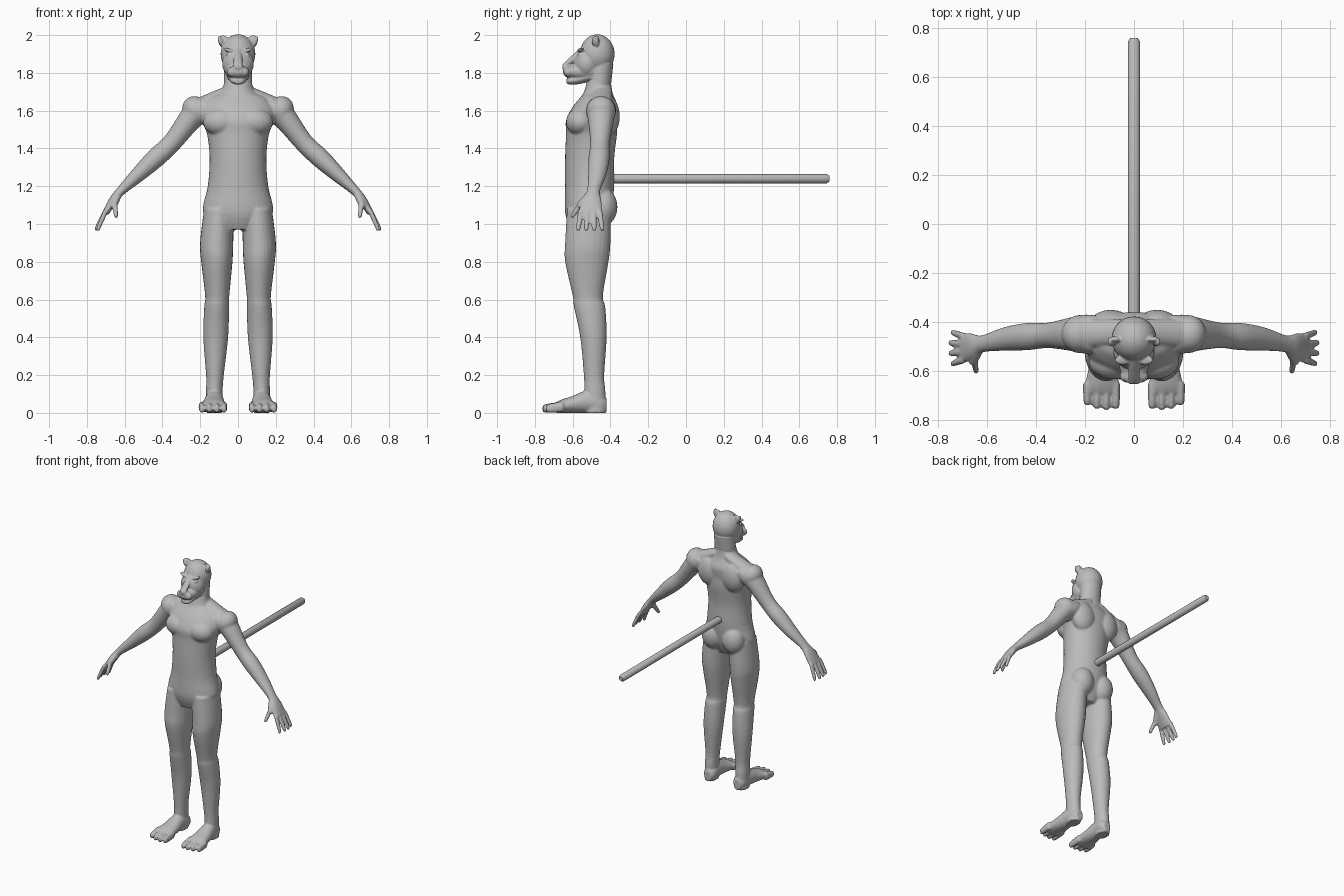
import bpy, bmesh, math
from mathutils import Vector, Matrix

if "Cube" in bpy.data.objects:
    bpy.data.objects.remove(bpy.data.objects["Cube"])

GREY = (.5, .5, .5, 1)
skin = bpy.data.materials.new("plain grey")
skin.use_nodes = True
skin.diffuse_color = GREY
skin.node_tree.nodes["Principled BSDF"].inputs["Base Color"].default_value = GREY

ACROSS, DEPTH, UP = Matrix.Identity(3)
ARM_NORMAL = (ACROSS + UP).normalized()
THUMB_NORMAL = (DEPTH - UP).normalized()
SIDES = (1, -1)


def smooth_rows(rows, steps):
    """Catmull-Rom interpolation of section rows."""
    points = [Vector(row) for row in rows]
    points = [points[0], *points, points[-1]]
    result = []
    for before, start, end, after in zip(points, points[1:], points[2:], points[3:]):
        leave, arrive = (end - before) / 2, (after - start) / 2
        for step in range(steps):
            t = step / steps
            blend = t * t * (3 - 2 * t)
            result.append(start.lerp(end, blend) + leave * t * (1 - t) ** 2
                          - arrive * t * t * (1 - t))
    return result + [points[-1]]


def loft(bm, rows, u, v, side=1, sides=24, steps=4):
    """Skin elliptical sections given as x, y, z, half-size on u, half-size on v."""
    rings = []
    for x, y, z, half_u, half_v in smooth_rows(rows, steps):
        ring = []
        for k in range(sides):
            angle = math.tau * k / sides
            p = Vector((x, y, z)) + u * half_u * math.cos(angle) + v * half_v * math.sin(angle)
            ring.append(bm.verts.new((p.x * side, p.y, max(p.z, 0))))
        rings.append(ring)
    for lower, upper in zip(rings, rings[1:]):
        for k in range(sides):
            bm.faces.new((lower[k - 1], lower[k], upper[k], upper[k - 1]))
    bm.faces.new(rings[0])
    bm.faces.new(rings[-1])


def digit(bm, root, tip, half_u, half_v, u, v, side):
    """Finger, thumb or toe: a straight taper with a rounded end."""
    rows = [(*root.lerp(tip, along), half_u * size, half_v * size)
            for along, size in ((0, 1), (.5, .95), (.9, .8), (1, .5))]
    loft(bm, rows, u, v, side, sides=14)


def ball(bm, centre, radii, side=1, tilt=0):
    x, y, z = centre
    place = Matrix.Translation((x * side, y, z)) @ Matrix.Rotation(tilt * side, 4, 'Y')
    bmesh.ops.create_uvsphere(bm, u_segments=28, v_segments=18, radius=1,
                              matrix=place @ Matrix.Diagonal((*radii, 1)))


def make_object(name, bm):
    bmesh.ops.recalc_face_normals(bm, faces=bm.faces)
    mesh = bpy.data.meshes.new(name)
    bm.to_mesh(mesh)
    bm.free()
    mesh.materials.append(skin)
    ob = bpy.data.objects.new(name, mesh)
    bpy.context.collection.objects.link(ob)
    return ob


def fuse(ob, voxel, relax):
    """Merge the overlapping forms into one skin and soften the joins."""
    remesh = ob.modifiers.new("fuse", 'REMESH')
    remesh.mode = 'VOXEL'
    remesh.voxel_size = voxel
    remesh.use_smooth_shade = True
    soften = ob.modifiers.new("soften", 'SMOOTH')
    soften.factor = .5
    soften.iterations = relax


# Torso, from neck to crotch: height, y, half width, half depth
body = bmesh.new()
torso = [(1.77, -.46, .07, .06), (1.7, -.465, .09, .075), (1.67, -.47, .15, .09),
         (1.62, -.48, .19, .12), (1.55, -.5, .195, .135), (1.48, -.5, .165, .135),
         (1.35, -.51, .15, .13), (1.2, -.51, .16, .13), (1.06, -.52, .185, .12),
         (.97, -.525, .1, .085)]
loft(body, [(0, y, z, wide, deep) for z, y, wide, deep in torso], ACROSS, DEPTH, sides=40)

# Leg, from hip to heel: height, x, y, half width, half depth
leg = [(1.08, .1, -.515, .08, .115), (.9, .113, -.52, .088, .12), (.8, .112, -.525, .083, .115),
       (.62, .11, -.52, .064, .08), (.56, .113, -.51, .066, .083), (.4, .118, -.49, .066, .07),
       (.2, .122, -.487, .047, .054), (.12, .125, -.483, .044, .056), (0, .125, -.48, .043, .056)]
leg_rows = [(x, y, z, wide, deep) for z, x, y, wide, deep in leg]

# Foot, from heel to ball: y, x, half width, height of the instep
foot = [(-.42, .12, .025, .08), (-.45, .12, .045, .1), (-.52, .125, .05, .12),
        (-.6, .128, .06, .09), (-.66, .132, .07, .07), (-.69, .132, .07, .055)]
foot_rows = [(x, y, high / 2, wide, high / 2) for y, x, wide, high in foot]
toe_tips = (-.755, -.76, -.755, -.74)

# Arm and palm: x, y, z, half depth, half thickness
arm_rows = [(.15, -.45, 1.63, .075, .06), (.2, -.45, 1.6, .08, .075), (.25, -.45, 1.56, .07, .064),
            (.35, -.455, 1.43, .052, .051), (.435, -.46, 1.35, .056, .052),
            (.53, -.47, 1.26, .048, .04), (.62, -.49, 1.175, .035, .025),
            (.66, -.5, 1.125, .052, .024), (.7, -.507, 1.06, .064, .018)]
knuckles, fingertips = Vector((.7, -.507, 1.07)), Vector((.76, -.507, .965))
thumb_joints = [Vector(p) for p in ((.635, -.515, 1.15), (.66, -.57, 1.09), (.645, -.607, 1.035))]

for side in SIDES:
    loft(body, leg_rows, ACROSS, DEPTH, side)
    loft(body, foot_rows, ACROSS, UP, side)
    for i, tip_y in enumerate(toe_tips):
        x = .074 + .039 * i
        digit(body, Vector((x, -.65, .033)), Vector((x, tip_y, .022)),
              .018, .028, ACROSS, UP, side)

    loft(body, arm_rows, DEPTH, ARM_NORMAL, side)
    for spread in (-1.5, -.5, .5, 1.5):
        shorten = ACROSS * -.01 * abs(spread)
        digit(body, knuckles + DEPTH * .033 * spread,
              fingertips + DEPTH * .043 * spread + shorten,
              .015, .014, DEPTH, ARM_NORMAL, side)
    base, joint, end = thumb_joints
    digit(body, base, joint, .02, .022, ACROSS, THUMB_NORMAL, side)
    digit(body, base.lerp(joint, .7), end, .014, .015, ACROSS, THUMB_NORMAL, side)

    # Slope from neck to shoulder
    loft(body, [(.04, -.44, 1.705, .05, .035), (.22, -.45, 1.62, .06, .045)], DEPTH, UP, side)
    # Shoulder cap, chest, shoulder blade and buttock
    ball(body, (.222, -.45, 1.6), (.07, .078, .08), side, tilt=.6)
    ball(body, (.085, -.56, 1.54), (.1, .075, .075), side)
    ball(body, (.095, -.415, 1.57), (.09, .064, .11), side)
    ball(body, (.083, -.44, 1.09), (.08, .077, .1), side)
fuse(make_object("body", body), voxel=.0068, relax=3)

# Head: neck, skull and face
head = bmesh.new()
loft(head, [(0, -.46, 1.71, .075, .06), (0, -.45, 1.85, .075, .066)], ACROSS, DEPTH)
ball(head, (0, -.47, 1.9), (.092, .092, .104))
ball(head, (0, -.525, 1.85), (.084, .07, .085))

# Muzzle, lower jaw and nose bridge, each running forward: y, z, half width, half height
muzzle = [(-.49, 1.815, .07, .055), (-.56, 1.81, .064, .05), (-.605, 1.806, .055, .036),
          (-.635, 1.81, .042, .032), (-.65, 1.817, .024, .022)]
jaw = [(-.5, 1.785, .06, .03), (-.57, 1.766, .046, .026), (-.615, 1.758, .036, .02),
       (-.632, 1.757, .02, .012)]
nose = [(-.54, 1.925, .022, .02), (-.585, 1.885, .022, .024), (-.635, 1.845, .024, .018),
        (-.654, 1.833, .02, .01)]
for profile in (muzzle, jaw, nose):
    loft(head, [(0, *row) for row in profile], ACROSS, UP)

# Brows, eyes, whisker pads and ears with a raised outer rim
for side in SIDES:
    ball(head, (.046, -.556, 1.918), (.034, .02, .01), side, tilt=-.3)
    ball(head, (.046, -.556, 1.895), (.019, .018, .012), side)
    ball(head, (.028, -.622, 1.805), (.03, .026, .027), side)
    ball(head, (.075, -.472, 1.965), (.029, .013, .036), side, tilt=.5)
    ball(head, (.092, -.482, 1.968), (.012, .017, .028), side, tilt=.4)
fuse(make_object("head", head), voxel=.0045, relax=2)

# Straight tail with a bevelled tip
tail = bmesh.new()
tail_rows = [(0, y, 1.24, radius, radius) for y, radius in ((-.42, .025), (.745, .025), (.76, .015))]
loft(tail, tail_rows, ACROSS, UP, sides=12, steps=1)
tail_object = make_object("tail", tail)
bpy.ops.object.select_all(action='DESELECT')
tail_object.select_set(True)
bpy.context.view_layer.objects.active = tail_object
bpy.ops.object.shade_smooth_by_angle(angle=math.radians(35))
